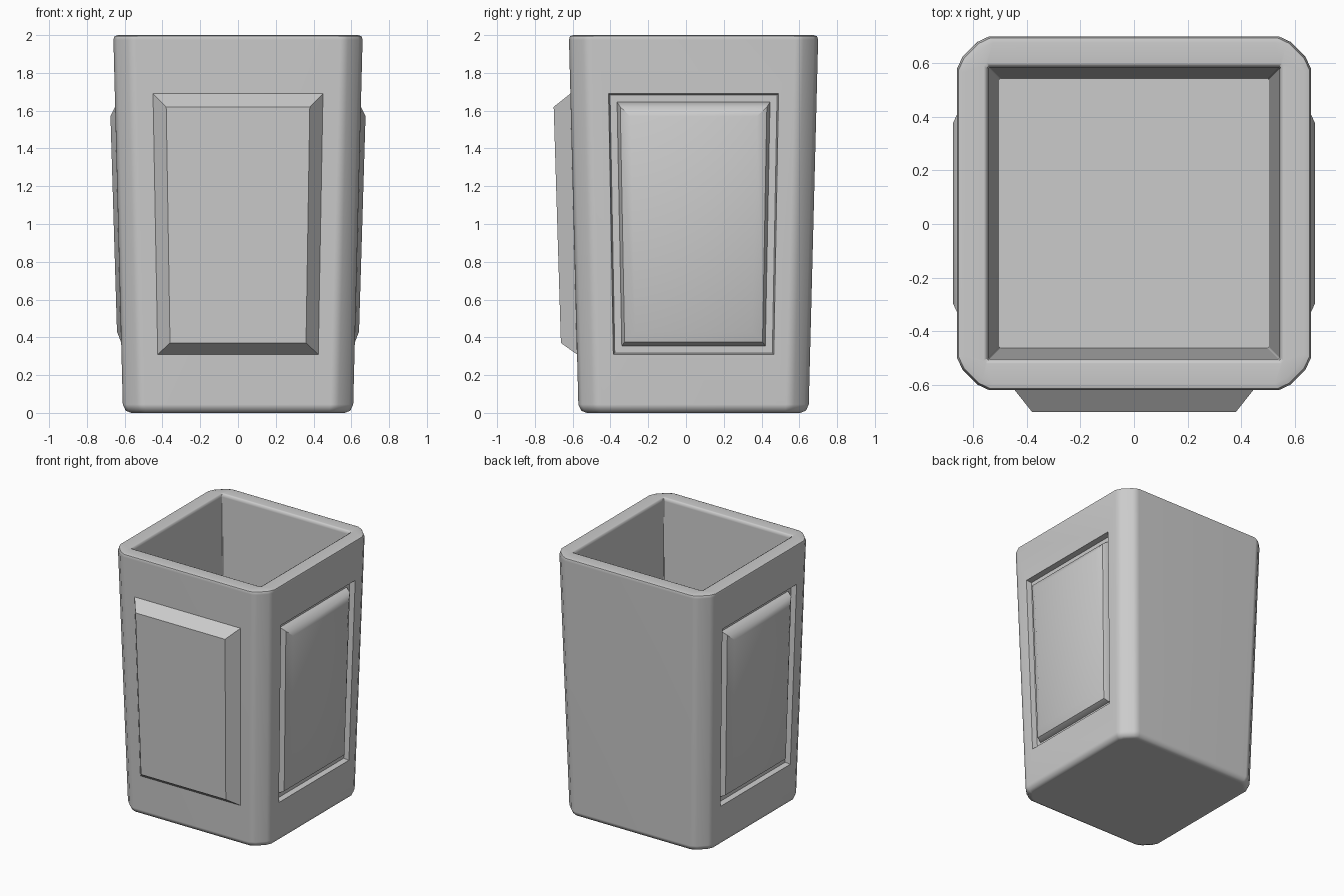
import bpy, bmesh, math
from mathutils import Matrix, Vector

if "Cube" in bpy.data.objects:
    bpy.data.objects.remove(bpy.data.objects["Cube"])

CY = 0.04                       # body centre in y (front panel sticks out)


def half(z):                    # outer half width of the tapered body
    return 0.61 + 0.025 * z


def loft(name, rings, smooth=35):
    """Skin a list of equal-length point rings and cap both ends."""
    bm = bmesh.new()
    loops = [[bm.verts.new(p) for p in r] for r in rings]
    for a, b in zip(loops, loops[1:]):
        n = len(a)
        for i in range(n):
            bm.faces.new((a[i], a[(i + 1) % n], b[(i + 1) % n], b[i]))
    bm.faces.new(loops[0])
    bm.faces.new(loops[-1])
    bmesh.ops.recalc_face_normals(bm, faces=bm.faces)
    me = bpy.data.meshes.new(name)
    bm.to_mesh(me)
    bm.free()
    ob = bpy.data.objects.new(name, me)
    bpy.context.collection.objects.link(ob)
    if smooth:
        shade(ob, smooth)
    return ob


def shade(ob, angle):
    bpy.ops.object.select_all(action='DESELECT')
    ob.select_set(True)
    bpy.context.view_layer.objects.active = ob
    bpy.ops.object.shade_smooth_by_angle(angle=math.radians(angle))


def square_ring(h, z, c):
    """Square of half width h with three-sided eased corners of size c."""
    corner = [(h, h - c), (h - c * 0.17, h - c * 0.64),
              (h - c * 0.64, h - c * 0.17), (h - c, h)]
    pts = []
    for k in range(4):
        rot = Matrix.Rotation(k * math.pi / 2, 3, 'Z')
        pts += [rot @ Vector((x, y, z)) + Vector((0, CY, 0)) for x, y in corner]
    return pts


def panel_ring(turn, top, bottom):
    """Four points on a side wall; top/bottom = (half width, z, offset outward)."""
    rot = Matrix.Rotation(turn, 3, 'Z')
    (ut, zt, dt), (ub, zb, db) = top, bottom
    quad = [(-ub, zb, db), (ub, zb, db), (ut, zt, dt), (-ut, zt, dt)]
    return [rot @ Vector((u, -(half(z) + d), z)) + Vector((0, CY, 0))
            for u, z, d in quad]


# Hollow tapered body: rounded foot, rounded rim, square cavity
body = loft("cup_body", [
    square_ring(half(0) - 0.045, 0.0, 0.09),
    square_ring(half(0) - 0.015, 0.012, 0.11),
    square_ring(half(0), 0.045, 0.12),
    square_ring(half(1.98), 1.975, 0.12),
    square_ring(half(2) - 0.006, 1.994, 0.12),
    square_ring(half(2) - 0.025, 2.0, 0.11),
    square_ring(0.560, 2.0, 0.012),
    square_ring(0.548, 1.994, 0.008),
    square_ring(0.543, 1.975, 0.006),
    square_ring(0.503, 0.12, 0.006),
], smooth=0)

# Raised front panel with bevelled edges
loft("front_panel", [
    panel_ring(0, (0.45, 1.69, -0.02), (0.425, 0.31, -0.02)),
    panel_ring(0, (0.45, 1.69, 0.0), (0.425, 0.31, 0.0)),
    panel_ring(0, (0.38, 1.62, 0.09), (0.36, 0.37, 0.083)),
], smooth=25)

# Side panels: a sunken frame with a cushion-edged panel inside
for side, turn in (("right", math.pi / 2), ("left", -math.pi / 2)):
    cutter = loft(side + "_recess_cutter", [
        panel_ring(turn, (0.442, 1.682, -0.04), (0.417, 0.318, -0.04)),
        panel_ring(turn, (0.45, 1.69, 0.0), (0.425, 0.31, 0.0)),
        panel_ring(turn, (0.45, 1.69, 0.1), (0.425, 0.31, 0.1)),
    ], smooth=0)
    cutter.hide_render = True
    cutter.hide_set(True)
    mod = body.modifiers.new(side + "_recess", 'BOOLEAN')
    mod.operation = 'DIFFERENCE'
    mod.solver = 'EXACT'
    mod.object = cutter
    bpy.context.view_layer.objects.active = body
    bpy.ops.object.modifier_apply(modifier=mod.name)
    bpy.data.objects.remove(cutter)

    loft(side + "_panel", [
        panel_ring(turn, (0.405, 1.645, -0.05), (0.38, 0.355, -0.05)),
        panel_ring(turn, (0.405, 1.645, -0.04), (0.38, 0.355, -0.04)),
        panel_ring(turn, (0.388, 1.62, 0.0), (0.365, 0.375, 0.0)),
        panel_ring(turn, (0.335, 1.57, 0.026), (0.31, 0.43, 0.02)),
    ], smooth=35)

# Smooth corners while keeping flat walls clean
shade(body, 50)
body.modifiers.new("clean_normals", 'WEIGHTED_NORMAL').keep_sharp = True
